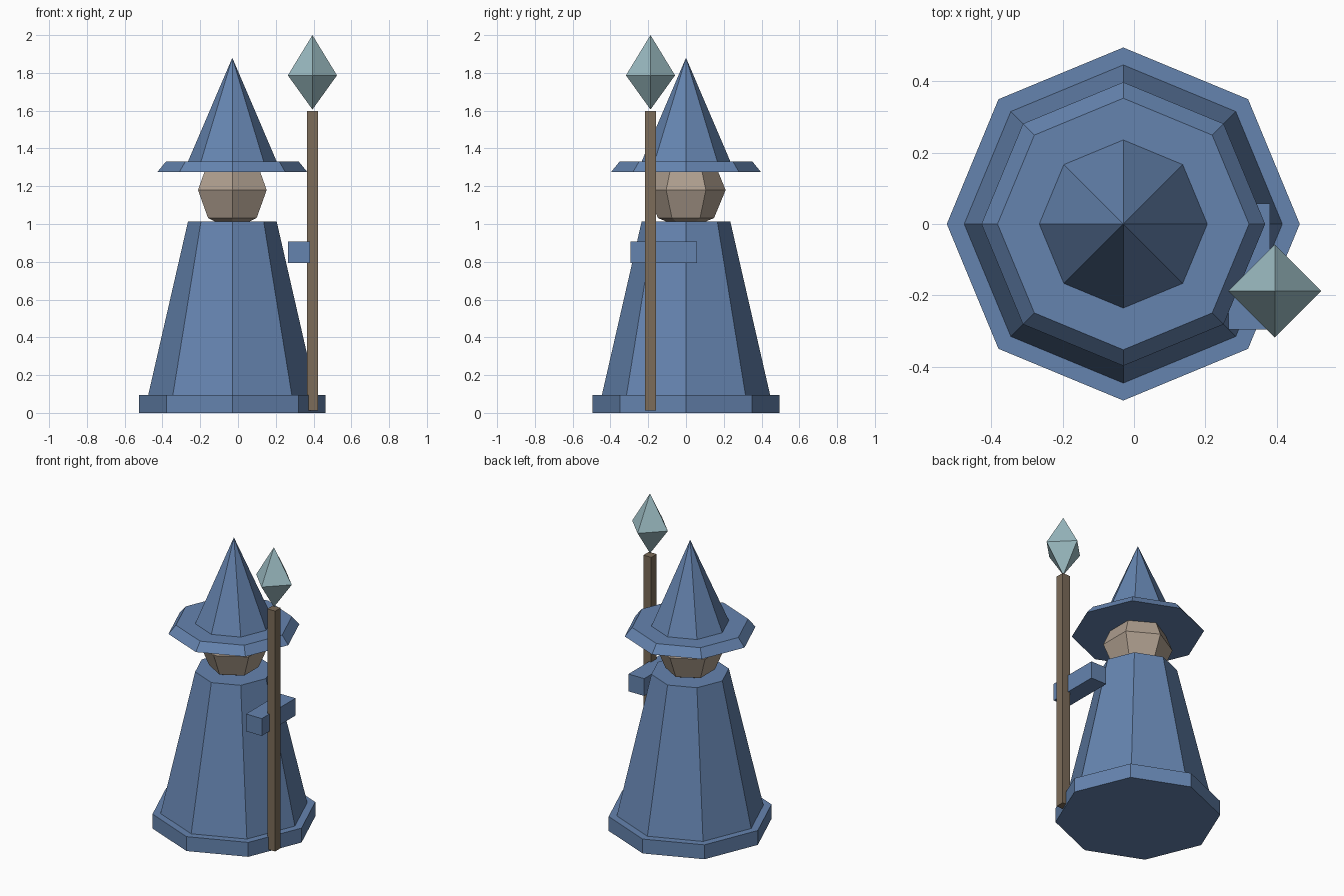
import bpy, bmesh
from math import sin, cos, pi

if "Cube" in bpy.data.objects:
    bpy.data.objects.remove(bpy.data.objects["Cube"])


def material(name, rgb):
    m = bpy.data.materials.new(name)
    m.diffuse_color = (*rgb, 1)
    m.use_nodes = True
    m.node_tree.nodes["Principled BSDF"].inputs["Base Color"].default_value = m.diffuse_color
    return m


BLUE = material("blue_cloth", (0.13, 0.23, 0.43))
SKIN = material("skin", (0.42, 0.34, 0.27))
WOOD = material("wood", (0.20, 0.15, 0.10))
CRYSTAL = material("crystal", (0.33, 0.50, 0.54))


def add_object(name, bm, mat):
    bmesh.ops.recalc_face_normals(bm, faces=bm.faces)
    mesh = bpy.data.meshes.new(name)
    bm.to_mesh(mesh)
    bm.free()
    mesh.materials.append(mat)
    obj = bpy.data.objects.new(name, mesh)
    bpy.context.collection.objects.link(obj)
    return obj


def lathe(name, profile, sides, mat, x, y=0.0):
    """Faceted solid from (radius, z) rings; the first corner points to -y."""
    bm = bmesh.new()
    rings = []
    for r, z in profile:
        angles = [2 * pi * i / sides for i in range(sides)] if r else [0]
        rings.append([bm.verts.new((x + r * sin(a), y - r * cos(a), z)) for a in angles])
    for low, high in zip(rings, rings[1:]):
        for i in range(sides):
            j = (i + 1) % sides
            quad = [low[i % len(low)], low[j % len(low)],
                    high[j % len(high)], high[i % len(high)]]
            bm.faces.new(list(dict.fromkeys(quad)))
    for ring in (rings[0], rings[-1]):
        if len(ring) > 1:
            bm.faces.new(ring)
    return add_object(name, bm, mat)


def box(name, low, high, mat):
    bm = bmesh.new()
    bmesh.ops.create_cube(bm, size=1)
    for v in bm.verts:
        v.co = [(a + b) / 2 + c * (b - a) for a, b, c in zip(low, high, v.co)]
    return add_object(name, bm, mat)


BODY_X = -0.03
STAFF_X, STAFF_Y = 0.394, -0.188

# Robe and hem
lathe("robe_hem", [(0.494, 0), (0.494, 0.095)], 8, BLUE, BODY_X)
lathe("robe", [(0.467, 0), (0.235, 1.012)], 8, BLUE, BODY_X)

# Head: six-sided sphere with four bands
R, HEAD_Z = 0.21, 1.18
head = [(0, HEAD_Z - R), (R * cos(pi / 4), HEAD_Z - R * sin(pi / 4)), (R, HEAD_Z),
        (R * cos(pi / 4), HEAD_Z + R * sin(pi / 4)), (0, HEAD_Z + R)]
lathe("head", head, 6, SKIN, BODY_X)

# Hat
lathe("hat_brim", [(0.397, 1.275), (0.352, 1.33)], 8, BLUE, BODY_X)
lathe("hat_cone", [(0.248, 1.30), (0, 1.88)], 8, BLUE, BODY_X)

# Arm reaching forward to the staff
box("arm", (0.265, -0.295, 0.793), (0.38, 0.057, 0.907), BLUE)

# Staff and its crystal
W = 0.0285
box("staff", (STAFF_X - W, STAFF_Y - W, 0.012), (STAFF_X + W, STAFF_Y + W, 1.597), WOOD)
lathe("staff_crystal", [(0, 1.606), (0.13, 1.787), (0, 2.0)], 4, CRYSTAL, STAFF_X, STAFF_Y)
